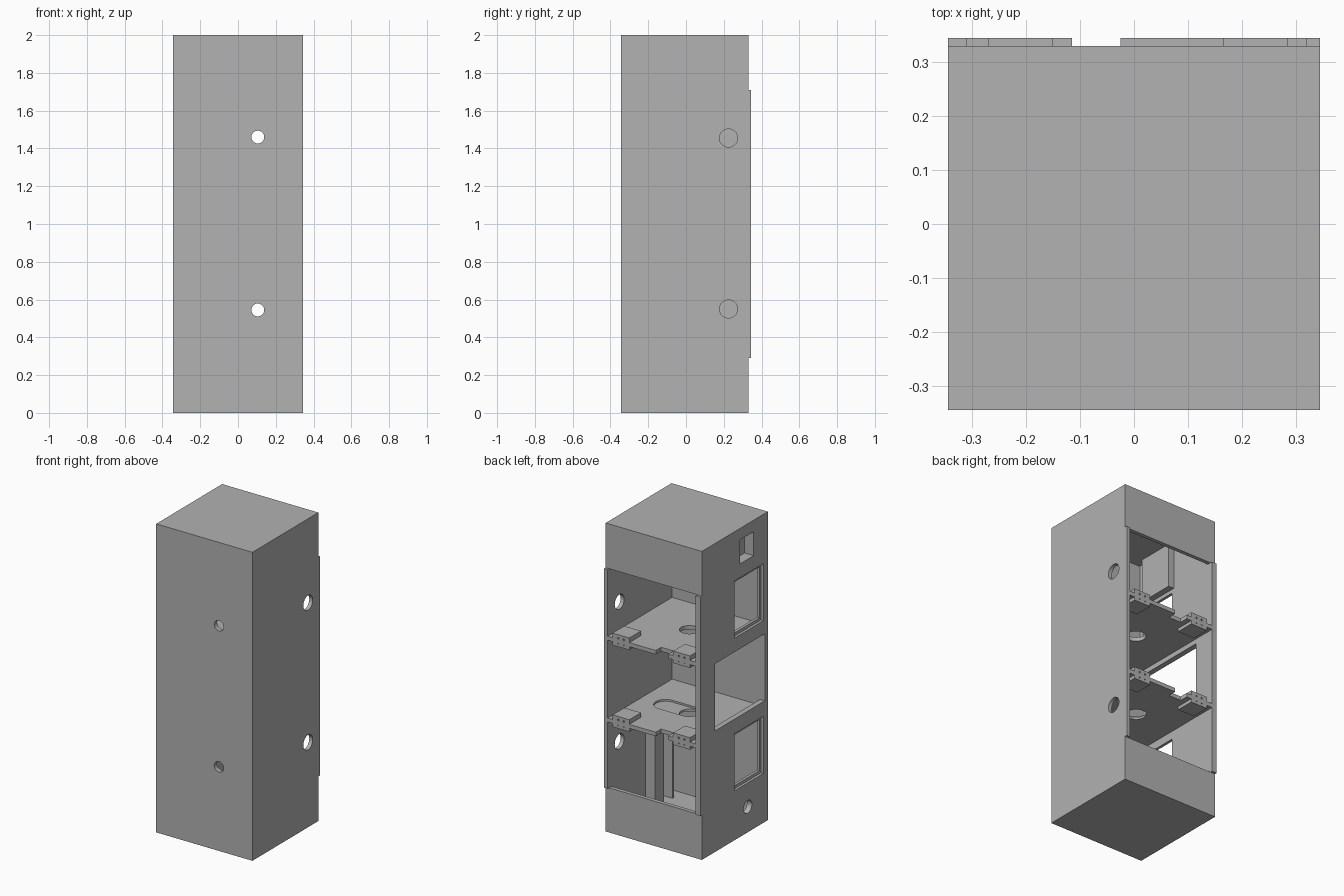
import bpy, math

cube = bpy.data.objects.get("Cube")
if cube:
    bpy.data.objects.remove(cube, do_unlink=True)

# One plain grey for the whole housing
grey = bpy.data.materials.new("plain_grey")
grey.use_nodes = True
GREY = (0.445, 0.445, 0.445, 1.0)
grey.diffuse_color = GREY
grey.node_tree.nodes["Principled BSDF"].inputs["Base Color"].default_value = GREY


def box(name, x0, x1, y0, y1, z0, z1):
    """Axis-aligned box given by its limits."""
    bpy.ops.mesh.primitive_cube_add(size=1)
    o = bpy.context.object
    o.name = name
    o.scale = (x1 - x0, y1 - y0, z1 - z0)
    o.location = ((x0 + x1) / 2, (y0 + y1) / 2, (z0 + z1) / 2)
    bpy.ops.object.transform_apply(location=True, rotation=True, scale=True)
    o.data.materials.append(grey)
    return o


def rod(name, centre, radius, length, axis, sides=32):
    """Cylinder along the x, y or z axis."""
    rot = {"x": (0, math.pi / 2, 0), "y": (math.pi / 2, 0, 0), "z": (0, 0, 0)}[axis]
    bpy.ops.mesh.primitive_cylinder_add(vertices=sides, radius=radius, depth=length,
                                        location=centre, rotation=rot)
    o = bpy.context.object
    o.name = name
    bpy.ops.object.transform_apply(location=True, rotation=True, scale=True)
    o.data.materials.append(grey)
    return o


def cut(target, *cutters):
    """Subtract each cutter from the target and discard it."""
    for c in cutters:
        c.hide_render = True
        bpy.context.view_layer.objects.active = target
        m = target.modifiers.new("cut", 'BOOLEAN')
        m.operation = 'DIFFERENCE'
        m.solver = 'EXACT'
        m.object = c
        bpy.ops.object.modifier_apply(modifier=m.name)
        bpy.data.objects.remove(c, do_unlink=True)


# Main dimensions
W = 0.345            # half width
BACK = 0.33          # back of the body
INX0, INX1 = -0.31, 0.32   # inner faces of the side walls
OPEN0, OPEN1 = 0.29, 1.71  # back opening

# Hollow body with a large opening in the back
body = box("housing", -W, W, -W, BACK, 0, 2)
cut(body,
    box("cavity", INX0, INX1, -0.315, 0.305, 0.03, 1.97),
    box("back_opening", INX0, INX1, 0.2, 0.4, OPEN0, OPEN1))

# Round holes in the front and the left wall
for z in (0.545, 1.46):
    cut(body, rod("front_hole", (0.105, -0.33, z), 0.034, 0.1, "y"))
for z in (0.55, 1.455):
    cut(body, rod("side_hole", (0.335, 0.225, z), 0.048, 0.1, "x"))

# Right wall: two stepped windows, a wide middle window, a socket and a round hole
for z0, z1 in ((0.32, 0.69), (1.31, 1.68)):
    cut(body,
        box("window_recess", -0.4, -0.328, -0.30, -0.005, z0, z1),
        box("window_cut", -0.4, -0.25, -0.285, -0.02, z0 + 0.02, z1 - 0.02))
cut(body,
    box("middle_window", -0.4, -0.25, -0.315, 0.197, 0.785, 1.22),
    box("socket_window", -0.4, -0.25, -0.20, -0.06, 1.77, 1.925),
    rod("cable_hole", (-0.33, -0.14, 0.165), 0.042, 0.1, "x"))

# Closed pocket behind the socket
pocket = box("socket_pocket", INX0, -0.27, -0.25, -0.005, 1.685, 1.97)
cut(pocket, box("pocket_cut", -0.4, -0.28, -0.20, -0.06, 1.77, 1.925))

# Rails along both edges of the back opening
box("right_rail", -W, INX0, BACK, 0.345, OPEN0, OPEN1)
box("left_rail", INX1, W, BACK, 0.345, OPEN0, OPEN1)

# Two shelves with a notch, a round hole and clip blocks
for label, zc in (("lower", 0.735), ("upper", 1.265)):
    top = zc + 0.013
    shelf = box(label + "_shelf", INX0, INX1, -0.315, 0.345, zc - 0.013, top)
    cut(shelf, box("notch", -0.115, -0.025, 0.29, 0.4, zc - 0.1, zc + 0.1),
        rod("shelf_hole", (-0.02, -0.005, zc), 0.058, 0.2, "z"))
    if label == "lower":
        # Shallow slot with rounded ends around the hole
        cut(shelf,
            box("slot", -0.02, 0.15, -0.075, 0.065, top - 0.012, top + 0.02),
            rod("slot_end", (0.15, -0.005, top + 0.004), 0.07, 0.032, "z"),
            rod("slot_end", (-0.02, -0.005, top + 0.004), 0.07, 0.032, "z"))
    for side, x0 in (("right", -0.27), ("left", 0.165)):
        clip = box(f"{label}_{side}_clip", x0, x0 + 0.12, 0.225, 0.345,
                   zc - 0.035, zc + 0.043)
        for dx in (0.04, 0.08):
            for dz in (-0.012, 0.02):
                cut(clip, rod("pin_hole", (x0 + dx, 0.345, zc + dz), 0.006, 0.06, "y", 10))

# Guide ribs on the left wall of the lower compartment
box("guide_rib", 0.25, INX1, -0.13, -0.04, 0.03, 0.722)
box("thin_guide_rib", 0.25, INX1, -0.235, -0.22, 0.03, 0.722)
